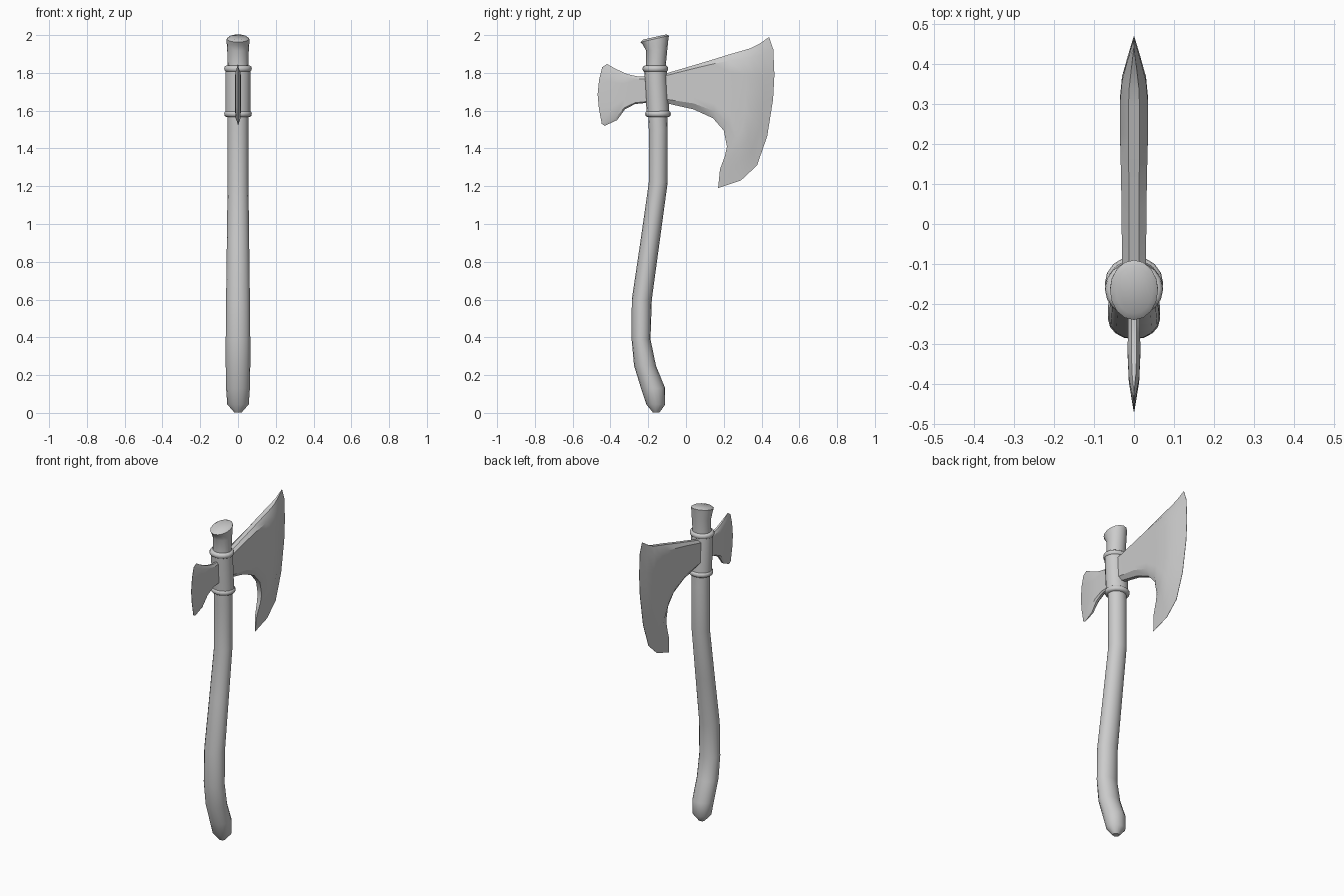
import bpy, math
from mathutils import Vector

if "Cube" in bpy.data.objects:
    bpy.data.objects.remove(bpy.data.objects["Cube"])


def make(name, verts, faces, angle=40):
    me = bpy.data.meshes.new(name)
    me.from_pydata(verts, [], faces)
    ob = bpy.data.objects.new(name, me)
    bpy.context.collection.objects.link(ob)
    bpy.ops.object.select_all(action='DESELECT')
    ob.select_set(True)
    bpy.context.view_layer.objects.active = ob
    bpy.ops.object.mode_set(mode='EDIT')
    bpy.ops.mesh.select_all(action='SELECT')
    bpy.ops.mesh.normals_make_consistent(inside=False)
    bpy.ops.object.mode_set(mode='OBJECT')
    bpy.ops.object.shade_smooth_by_angle(angle=math.radians(angle))
    return ob


def loft_rings(name, rings, n=16, angle=40):
    """Rings are (y, z, radius_y, radius_x, slope of the ring in y)."""
    verts, faces = [], []
    for y, z, ry, rx, s in rings:
        for k in range(n):
            a = 2 * math.pi * k / n
            dy = ry * math.cos(a)
            verts.append((rx * math.sin(a), y + dy, z + s * dy))
    for r in range(len(rings) - 1):
        for k in range(n):
            a, b = r * n + k, r * n + (k + 1) % n
            faces.append((a, b, b + n, a + n))
    faces.append(tuple(range(n)))
    faces.append(tuple(range((len(rings) - 1) * n, len(rings) * n)))
    return make(name, verts, faces, angle)


def blade(name, stations, edge):
    """Stations run root to edge: (upper yz, lower yz, bow, half thickness).
    The bow blends each station from a straight line to the cutting curve."""
    edge = [Vector(p) for p in edge]
    ts = [0.0]
    for a, b in zip(edge, edge[1:]):
        ts.append(ts[-1] + (b - a).length)
    ts = [t / ts[-1] for t in ts]
    rows = len(edge)
    cols = len(stations)
    verts, faces = [], []
    for side in (1, -1):
        for up, low, bow, th in stations:
            for i, t in enumerate(ts):
                p = Vector(up).lerp(Vector(low), t)
                p += (edge[i] - edge[0].lerp(edge[-1], t)) * bow
                h = th * (0.4 if i in (0, rows - 1) else 1)
                verts.append((side * h, p.x, p.y))
    half = rows * cols
    idx = lambda c, r: c * rows + r
    for c in range(cols - 1):
        for r in range(rows - 1):
            q = (idx(c, r), idx(c + 1, r), idx(c + 1, r + 1), idx(c, r + 1))
            faces.append(q)
            faces.append(tuple(v + half for v in reversed(q)))
    # rim joining both sides
    loop = [idx(c, 0) for c in range(cols)]
    loop += [idx(cols - 1, r) for r in range(1, rows)]
    loop += [idx(c, rows - 1) for c in range(cols - 2, -1, -1)]
    loop += [idx(0, r) for r in range(rows - 2, 0, -1)]
    for a, b in zip(loop, loop[1:] + loop[:1]):
        faces.append((a, b, b + half, a + half))
    return make(name, verts, faces, 30)


# curved wooden handle with flared, slanted top
loft_rings("handle", [
    (-.158, .003, .018, .020, 0), (-.160, .045, .050, .057, 0),
    (-.174, .130, .064, .063, 0), (-.217, .250, .058, .065, 0),
    (-.238, .390, .050, .065, 0), (-.234, .600, .053, .063, 0),
    (-.190, .910, .051, .059, 0), (-.147, 1.22, .050, .055, 0),
    (-.147, 1.50, .050, .055, 0), (-.159, 1.84, .052, .056, 0),
    (-.155, 1.92, .056, .057, .05), (-.161, 1.96, .067, .060, .18),
    (-.165, 1.980, .075, .060, .23), (-.165, 1.990, .060, .046, .22)])

# metal sleeve and its two rolled rims
axis = lambda z: -.148 - .014 * (z - 1.58) / .24
loft_rings("sleeve", [(axis(z), z, .060, .066, 0) for z in (1.58, 1.82)])
for label, zc in (("lower_rim", 1.583), ("upper_rim", 1.822)):
    loft_rings(label, [(axis(zc), zc + dz, .068 - d, .073 - d, 0)
                       for dz, d in ((-.016, .010), (-.010, .002), (0, 0),
                                     (.010, .002), (.016, .010))], angle=50)

# large bearded blade
blade("main_blade", [
    ((-.13, 1.79), (-.13, 1.645), 0, .030), ((.04, 1.84), (.04, 1.607), 0, .031),
    ((.14, 1.87), (.143, 1.56), .05, .033), ((.22, 1.895), (.20, 1.495), .20, .035),
    ((.29, 1.915), (.217, 1.41), .45, .035), ((.34, 1.93), (.206, 1.36), .65, .030),
    ((.39, 1.955), (.18, 1.29), .85, .016), ((.44, 1.99), (.17, 1.19), 1, .001)],
    [(.44, 1.99), (.462, 1.925), (.468, 1.79), (.461, 1.66),
     (.43, 1.465), (.376, 1.31), (.29, 1.23), (.17, 1.19)])

# small rear blade
blade("rear_blade", [
    ((-.19, 1.78), (-.19, 1.643), 0, .013), ((-.25, 1.78), (-.27, 1.635), .1, .015),
    ((-.31, 1.793), (-.323, 1.607), .25, .016), ((-.37, 1.82), (-.365, 1.55), .6, .013),
    ((-.418, 1.847), (-.43, 1.52), 1, .001)],
    [(-.418, 1.847), (-.444, 1.83), (-.46, 1.766), (-.468, 1.687),
     (-.461, 1.61), (-.446, 1.53), (-.43, 1.52)])
